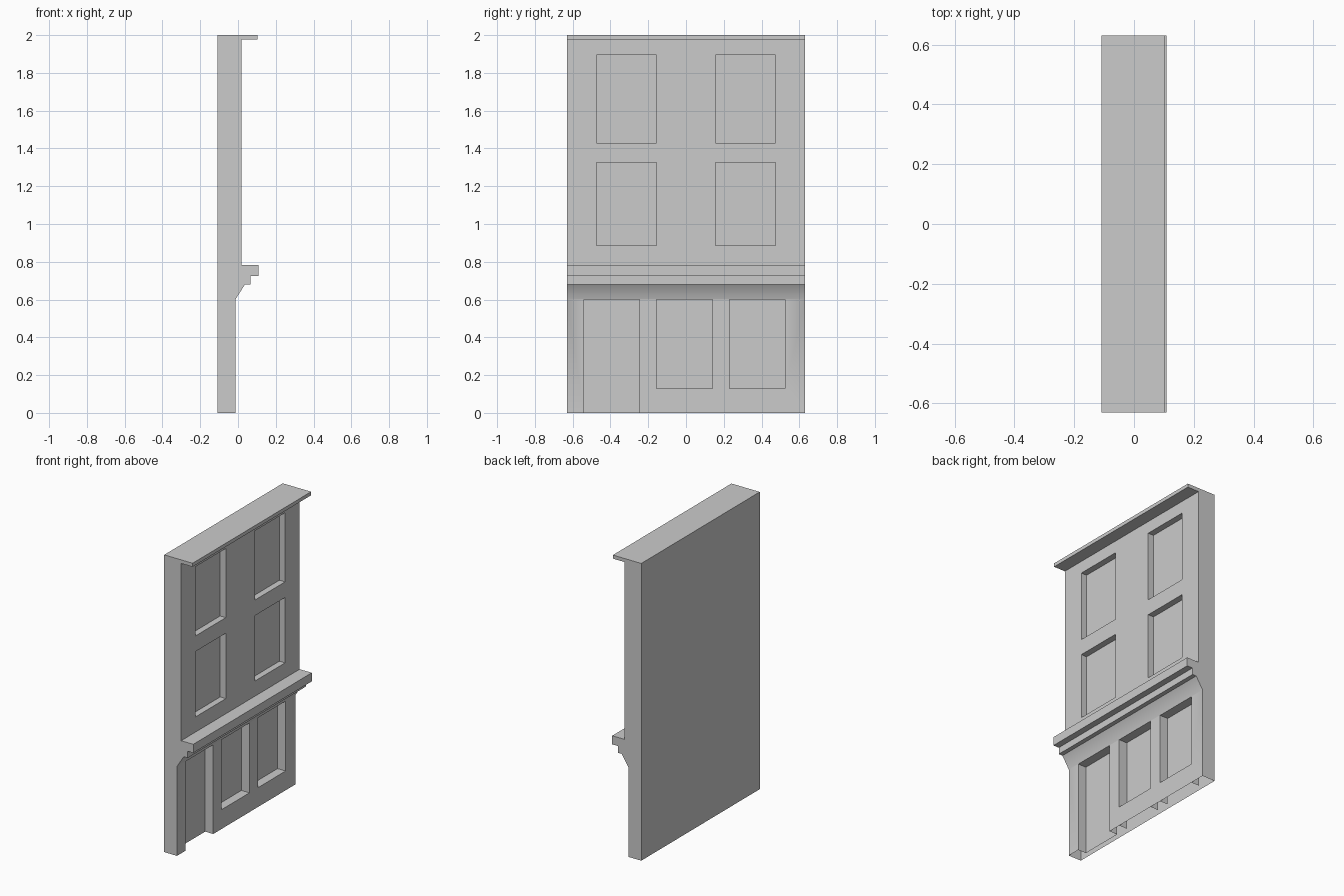
import bpy, bmesh, math

if "Cube" in bpy.data.objects:
    bpy.data.objects.remove(bpy.data.objects["Cube"])

HALF = 0.63          # half the wall width along y
BACK = -0.108        # back plane of the wall


def make_object(name, bm):
    mesh = bpy.data.meshes.new(name)
    bm.to_mesh(mesh)
    bm.free()
    obj = bpy.data.objects.new(name, mesh)
    bpy.context.collection.objects.link(obj)
    return obj


def extrude_profile(name, points):
    """Sweep an x/z profile across the width of the wall."""
    bm = bmesh.new()
    face = bm.faces.new([bm.verts.new((x, -HALF, z)) for x, z in points])
    new = bmesh.ops.extrude_face_region(bm, geom=[face])["geom"]
    verts = [v for v in new if isinstance(v, bmesh.types.BMVert)]
    bmesh.ops.translate(bm, vec=(0, 2 * HALF, 0), verts=verts)
    bmesh.ops.recalc_face_normals(bm, faces=bm.faces)
    return make_object(name, bm)


def cut_panels(obj, floor_x, front_x, panels):
    """Recess rectangular panels given as (y0, y1, z0, z1)."""
    bm = bmesh.new()
    for y0, y1, z0, z1 in panels:
        verts = bmesh.ops.create_cube(bm, size=1)["verts"]
        bmesh.ops.scale(bm, vec=(front_x - floor_x, y1 - y0, z1 - z0), verts=verts)
        bmesh.ops.translate(bm, vec=((front_x + floor_x) / 2, (y0 + y1) / 2,
                                     (z0 + z1) / 2), verts=verts)
    cutter = make_object("panel_cutter", bm)
    cutter.hide_render = True
    mod = obj.modifiers.new("panels", "BOOLEAN")
    mod.operation = "DIFFERENCE"
    mod.solver = "EXACT"
    mod.object = cutter
    bpy.context.view_layer.objects.active = obj
    bpy.ops.object.modifier_apply(modifier=mod.name)
    bpy.data.objects.remove(cutter)


# Upper wall with top cornice and four recessed panels
upper = extrude_profile("upper_wall", [
    (BACK, 0.783), (0.018, 0.783), (0.018, 1.976),
    (0.103, 1.976), (0.103, 2.0), (BACK, 2.0)])
cut_panels(upper, -0.024, 0.06, [
    (y0, y1, z0, z1)
    for y0, y1 in ((-0.475, -0.155), (0.155, 0.475))
    for z0, z1 in ((0.885, 1.325), (1.43, 1.895))])

# Lower wainscot with stepped ledge, sloped moulding and three panels
FRONT, FLOOR = -0.013, -0.073
lower = extrude_profile("lower_wainscot", [
    (BACK, 0), (FRONT, 0), (FRONT, 0.602), (0.037, 0.68), (0.066, 0.68),
    (0.066, 0.725), (0.108, 0.725), (0.108, 0.783), (BACK, 0.783)])
cut_panels(lower, FLOOR, 0.1, [
    (-0.54, -0.245, -0.1, 0.6),
    (-0.155, 0.14, 0.13, 0.6),
    (0.23, 0.525, 0.13, 0.6)])

# The wainscot shell is open underneath
bm = bmesh.new()
bm.from_mesh(lower.data)
under = [f for f in bm.faces if f.normal.z < -0.9 and f.calc_center_median().z < 0.01]
bmesh.ops.delete(bm, geom=under, context="FACES")
bm.to_mesh(lower.data)
bm.free()

# Stile returns running down inside the open base
bm = bmesh.new()
for y in (-0.155, 0.14, 0.23, 0.525):
    bm.faces.new([bm.verts.new((x, y, z)) for x, z in
                  ((FLOOR, 0), (FRONT, 0), (FRONT, 0.13), (FLOOR, 0.13))])
make_object("stile_returns", bm)

# Soften only the sloped moulding into the flat wainscot
bpy.ops.object.select_all(action="DESELECT")
lower.select_set(True)
bpy.context.view_layer.objects.active = lower
bpy.ops.object.shade_smooth_by_angle(angle=math.radians(40))
